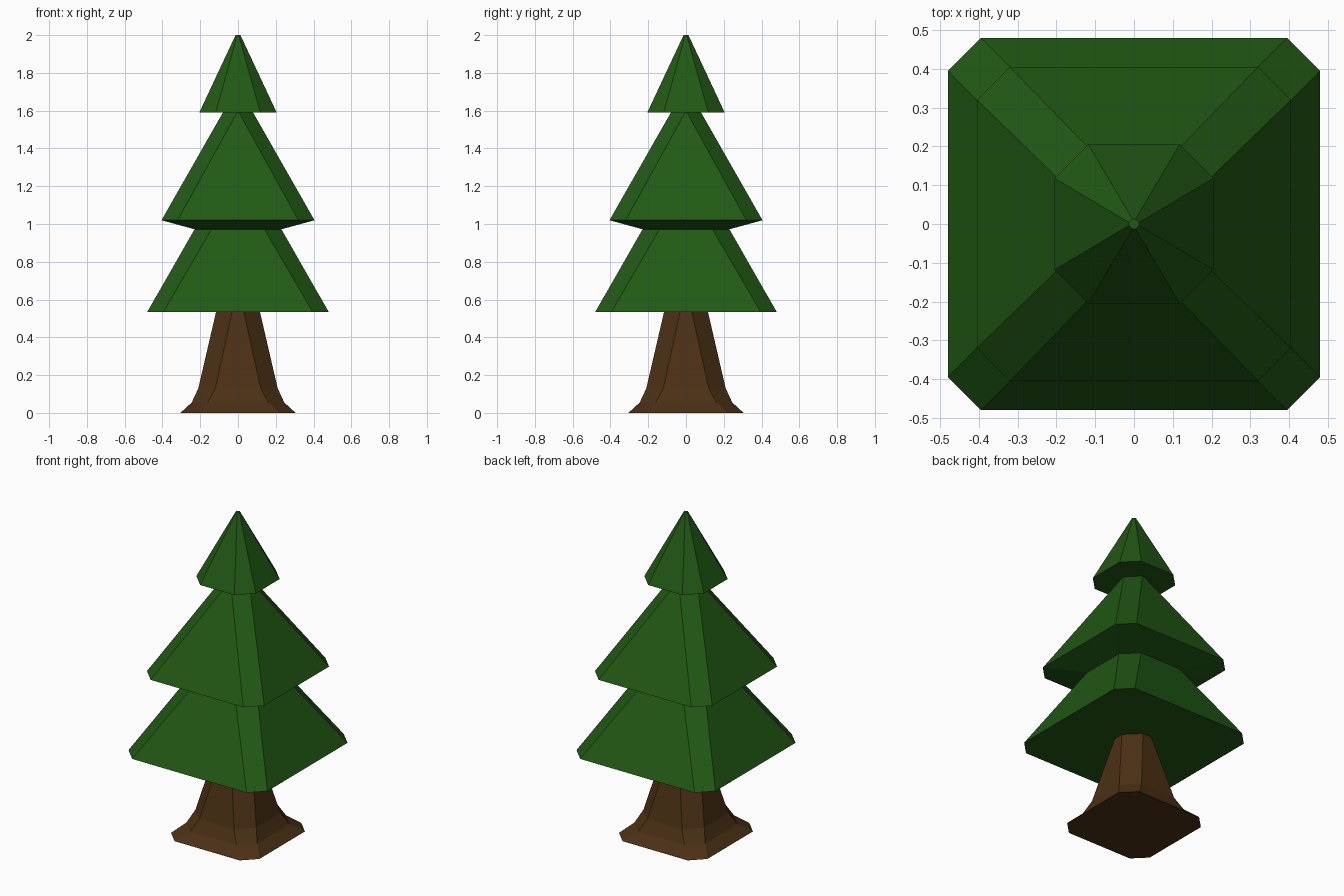
import bpy, bmesh

if "Cube" in bpy.data.objects:
    bpy.data.objects.remove(bpy.data.objects["Cube"])


def material(name, rgb):
    m = bpy.data.materials.new(name)
    m.diffuse_color = (*rgb, 1)
    m.use_nodes = True
    m.node_tree.nodes["Principled BSDF"].inputs["Base Color"].default_value = m.diffuse_color
    return m


def ring_stack(name, rings, mat):
    """Stack of chamfered squares: each ring is (z, half width, half flat length)."""
    bm = bmesh.new()
    loops = []
    for z, h, f in rings:
        outline = [(f, -h), (h, -f), (h, f), (f, h), (-f, h), (-h, f), (-h, -f), (-f, -h)]
        loops.append([bm.verts.new((x, y, z)) for x, y in outline])
    for a, b in zip(loops, loops[1:]):
        for i in range(8):
            j = (i + 1) % 8
            bm.faces.new((a[i], a[j], b[j], b[i]))
    bm.faces.new(loops[0][::-1])
    bm.faces.new(loops[-1])
    bmesh.ops.recalc_face_normals(bm, faces=bm.faces[:])
    me = bpy.data.meshes.new(name)
    bm.to_mesh(me)
    bm.free()
    me.materials.append(mat)
    ob = bpy.data.objects.new(name, me)
    bpy.context.collection.objects.link(ob)
    return ob


bark = material("bark", (0.07, 0.03, 0.007))
needles = material("needles", (0.015, 0.10, 0.007))

# Trunk with a flared foot
ring_stack("trunk", [
    (0.0, 0.305, 0.225), (0.055, 0.245, 0.16),
    (0.13, 0.21, 0.12), (0.54, 0.115, 0.03)], bark)

# Three foliage tiers in one continuous skin, with recessed undersides
ring_stack("foliage", [
    (0.535, 0.115, 0.03), (0.535, 0.48, 0.395),
    (0.972, 0.23, 0.14), (1.02, 0.405, 0.32),
    (1.59, 0.08, 0.005), (1.59, 0.205, 0.118),
    (2.0, 0.013, 0.004)], needles)
